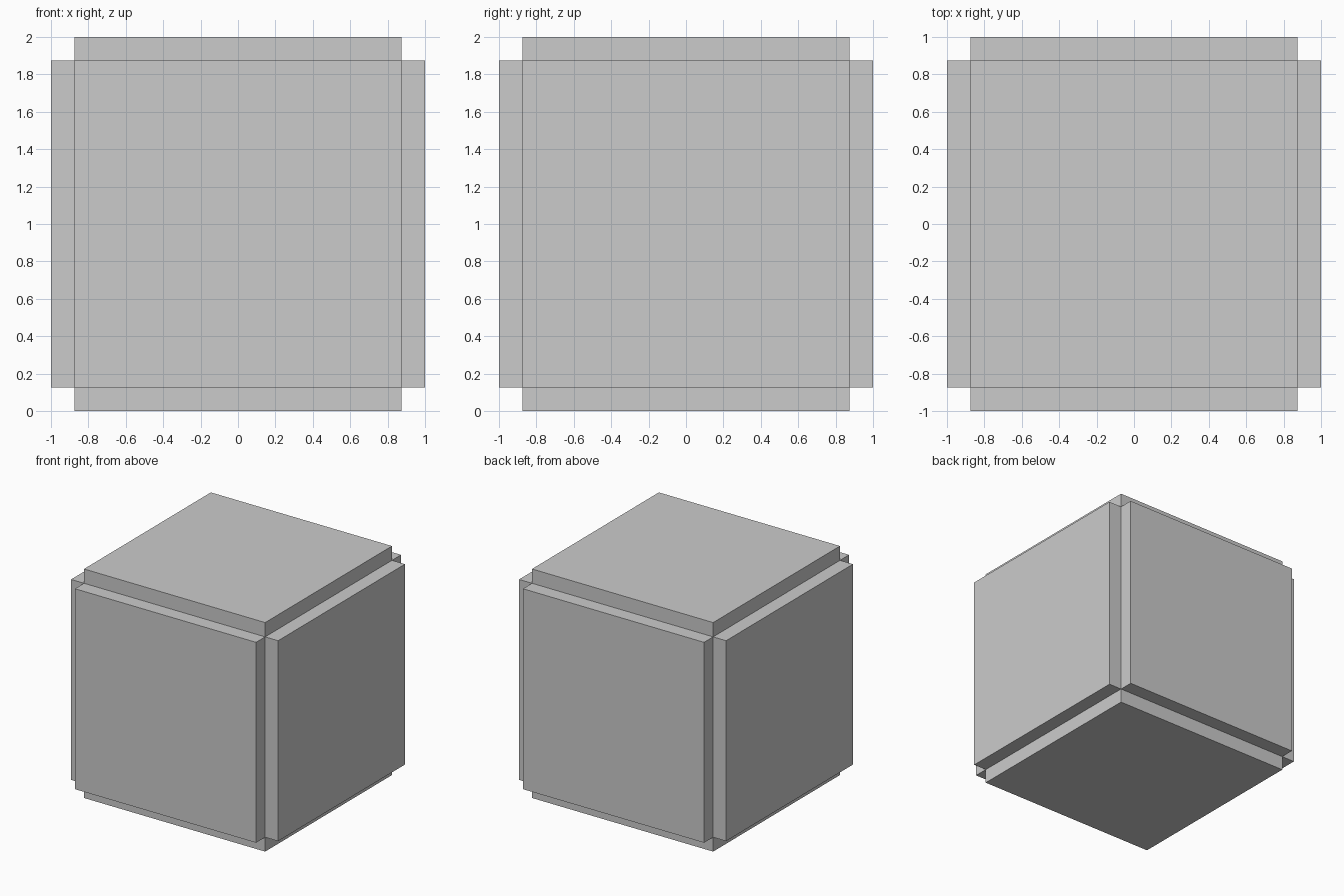
import bpy
import bmesh
from mathutils import Matrix

if "Cube" in bpy.data.objects:
    bpy.data.objects.remove(bpy.data.objects["Cube"])

SIZE = 2.0      # overall width
RAISE = 0.125   # how far each panel stands out from the core

# Core cube
bm = bmesh.new()
bmesh.ops.create_cube(bm, size=SIZE - 2 * RAISE,
                      matrix=Matrix.Translation((0, 0, SIZE / 2)))
bm.normal_update()

# Raised square panel on each of the six sides, leaving stepped edges
panels = bmesh.ops.extrude_discrete_faces(bm, faces=bm.faces[:])["faces"]
for panel in panels:
    panel.normal_update()
    bmesh.ops.translate(bm, verts=panel.verts[:], vec=panel.normal * RAISE)
bm.normal_update()

mesh = bpy.data.meshes.new("panelled_cube")
bm.to_mesh(mesh)
bm.free()
cube = bpy.data.objects.new("panelled_cube", mesh)
bpy.context.collection.objects.link(cube)
